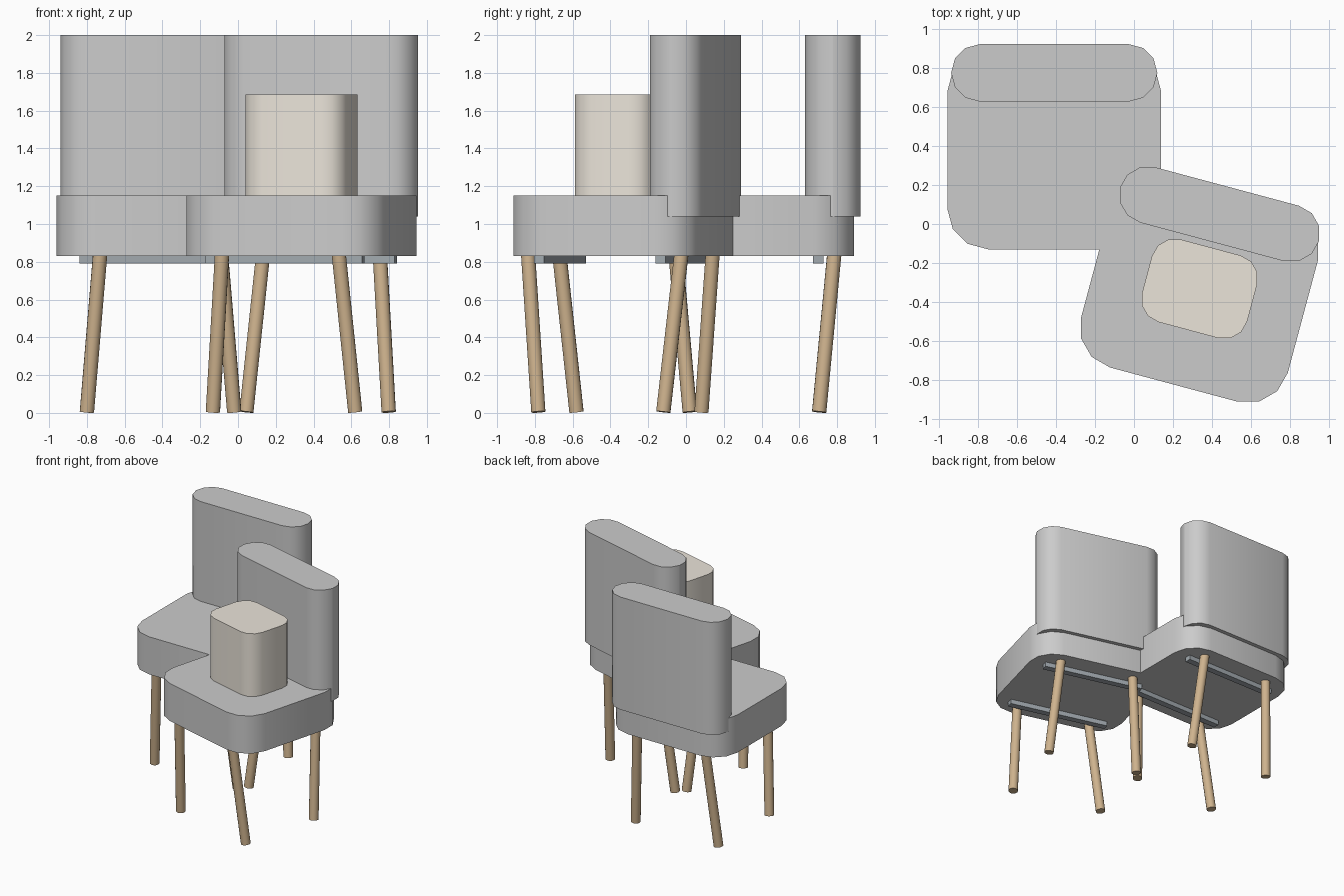
import bpy, bmesh
from math import pi, cos, sin, radians
from mathutils import Matrix, Vector

if "Cube" in bpy.data.objects:
    bpy.data.objects.remove(bpy.data.objects["Cube"])


def material(name, rgb):
    m = bpy.data.materials.new(name)
    m.diffuse_color = (*rgb, 1)
    m.use_nodes = True
    m.node_tree.nodes["Principled BSDF"].inputs["Base Color"].default_value = m.diffuse_color
    return m


FABRIC = material("pale_fabric", (0.80, 0.80, 0.78))
CUSHION = material("beige_fabric", (0.83, 0.78, 0.70))
WOOD = material("wood", (0.62, 0.45, 0.27))
METAL = material("dark_metal", (0.36, 0.40, 0.43))


def finish(name, bm, place, mat):
    bm.transform(place)
    bmesh.ops.recalc_face_normals(bm, faces=bm.faces)
    mesh = bpy.data.meshes.new(name)
    bm.to_mesh(mesh)
    bm.free()
    mesh.materials.append(mat)
    ob = bpy.data.objects.new(name, mesh)
    bpy.context.collection.objects.link(ob)
    bpy.ops.object.select_all(action='DESELECT')
    ob.select_set(True)
    bpy.context.view_layer.objects.active = ob
    bpy.ops.object.shade_smooth_by_angle(angle=radians(40))
    return ob


def rounded_block(name, place, y, half_w, half_d, r, z0, z1, mat):
    """Rounded rectangle (three segments per corner) extruded upward."""
    bm = bmesh.new()
    verts = []
    corners = [(1, 1), (-1, 1), (-1, -1), (1, -1)]
    for q, (sx, sy) in enumerate(corners):
        for k in range(4):
            a = q * pi / 2 + k * pi / 6
            verts.append(bm.verts.new((sx * (half_w - r) + r * cos(a),
                                       y + sy * (half_d - r) + r * sin(a), z0)))
    bmesh.ops.remove_doubles(bm, verts=verts, dist=1e-5)
    face = bm.faces.new(list(bm.verts))
    ext = bmesh.ops.extrude_face_region(bm, geom=[face], use_keep_orig=True)
    top = [v for v in ext["geom"] if isinstance(v, bmesh.types.BMVert)]
    bmesh.ops.translate(bm, verts=top, vec=(0, 0, z1 - z0))
    return finish(name, bm, place, mat)


def leg(name, place, bottom, top):
    b, t = Vector(bottom), Vector(top)
    axis = t - b
    bm = bmesh.new()
    bmesh.ops.create_cone(bm, cap_ends=True, segments=16, radius1=0.038,
                          radius2=0.038, depth=axis.length)
    turn = axis.to_track_quat('Z', 'Y').to_matrix().to_4x4()
    bm.transform(Matrix.Translation((b + t) / 2) @ turn)
    return finish(name, bm, place, WOOD)


def rail(name, place, y):
    bm = bmesh.new()
    bmesh.ops.create_cube(bm, size=1)
    bm.transform(Matrix.Translation((0, y, 0.812))
                 @ Matrix.Diagonal((0.86, 0.054, 0.044, 1)))
    return finish(name, bm, place, METAL)


def chair(prefix, place):
    # Upholstery
    rounded_block(prefix + "_seat", place, 0, 0.55, 0.51, 0.21, 0.83, 1.15, FABRIC)
    rounded_block(prefix + "_backrest", place, 0.397, 0.53, 0.1475, 0.147, 1.04, 2.0, FABRIC)
    # Splayed legs and cross rails
    for end, y_low, y_high, y_rail in (("front", -0.36, -0.435, -0.345),
                                       ("back", 0.325, 0.405, 0.32)):
        for side, s in (("left", -1), ("right", 1)):
            leg(f"{prefix}_{end}_{side}_leg", place,
                (s * 0.39, y_low, 0.005), (s * 0.32, y_high, 0.84))
        rail(f"{prefix}_{end}_rail", place, y_rail)


# Two matching chairs, the front one turned
rear = Matrix.Translation((-0.41, 0.38, 0))
front = Matrix.Translation((0.337, -0.333, 0)) @ Matrix.Rotation(radians(-15), 4, 'Z')
chair("rear_chair", rear)
chair("front_chair", front)

# Cushion on the front chair
rounded_block("cushion", front, 0, 0.28, 0.22, 0.12, 1.14, 1.685, CUSHION)
